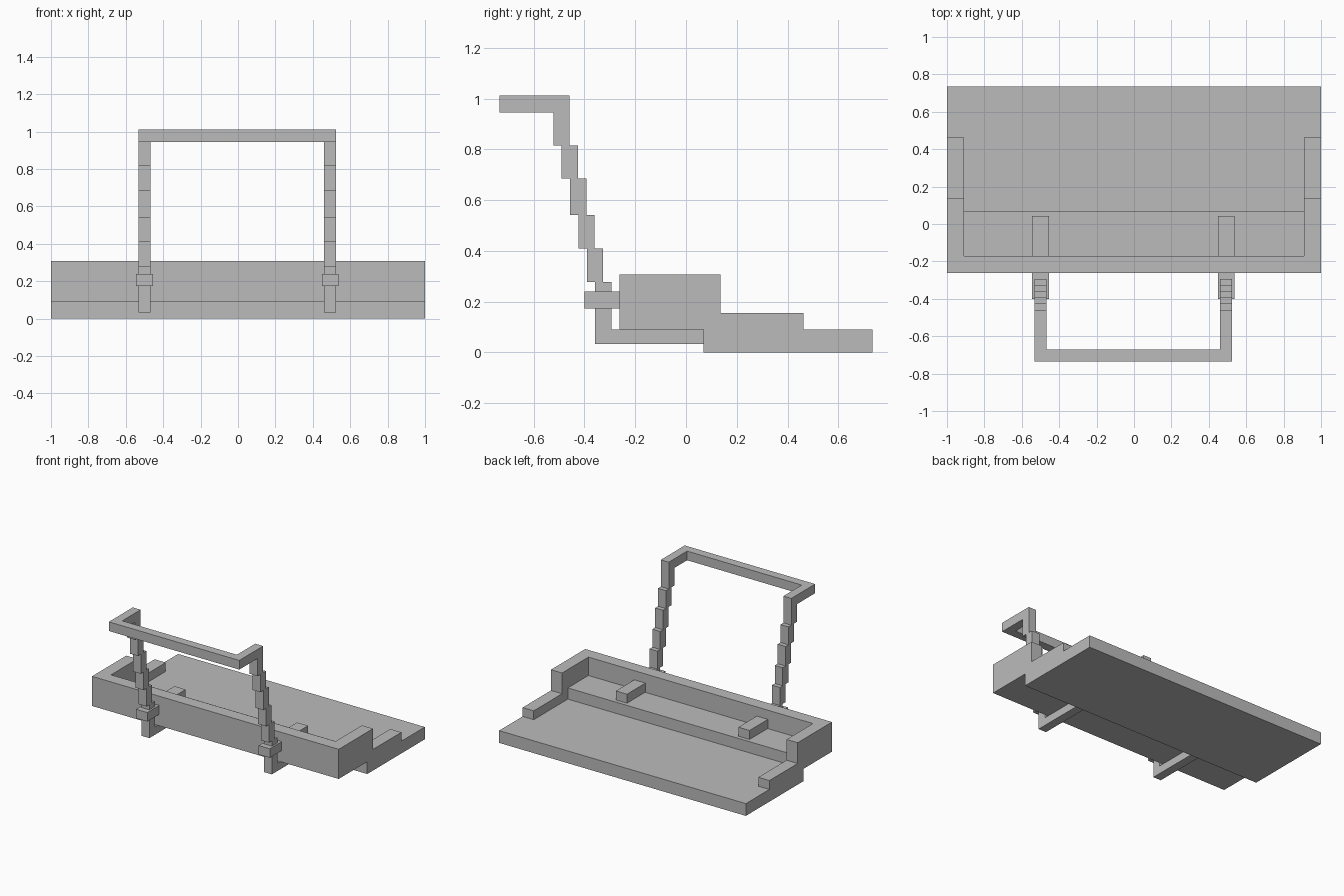
import bpy
import bmesh

if "Cube" in bpy.data.objects:
    bpy.data.objects.remove(bpy.data.objects["Cube"])

grey = bpy.data.materials.new("plain grey")
grey.use_nodes = True
grey.diffuse_color = (0.5, 0.5, 0.5, 1)
grey.node_tree.nodes["Principled BSDF"].inputs["Base Color"].default_value = (0.5, 0.5, 0.5, 1)


def extrude_profile(name, profile, x0, x1):
    """Extrude a (y, z) outline along x."""
    bm = bmesh.new()
    face = bm.faces.new([bm.verts.new((x0, y, z)) for y, z in profile])
    out = bmesh.ops.extrude_face_region(bm, geom=[face])
    moved = [v for v in out["geom"] if isinstance(v, bmesh.types.BMVert)]
    bmesh.ops.translate(bm, verts=moved, vec=(x1 - x0, 0, 0))
    bmesh.ops.recalc_face_normals(bm, faces=bm.faces)
    mesh = bpy.data.meshes.new(name)
    bm.to_mesh(mesh)
    bm.free()
    mesh.materials.append(grey)
    obj = bpy.data.objects.new(name, mesh)
    bpy.context.collection.objects.link(obj)
    return obj


def box(name, x0, x1, y0, y1, z0, z1):
    return extrude_profile(name, [(y0, z0), (y1, z0), (y1, z1), (y0, z1)], x0, x1)


# Body: rear board, raised tray floor, front wall
FRONT, INNER, STEP, BACK = -0.262, -0.17, 0.068, 0.735
BOARD, FLOOR, RIM = 0.09, 0.172, 0.307
WALL = 0.91
box("rear_board", -1, 1, STEP, BACK, 0, BOARD)
box("tray_floor", -WALL, WALL, INNER, STEP, BOARD, FLOOR)
box("front_wall", -WALL, WALL, FRONT, INNER, BOARD, RIM)

# Stepped side walls
side = [(FRONT, BOARD), (0.463, BOARD), (0.463, 0.155),
        (0.135, 0.155), (0.135, RIM), (FRONT, RIM)]
extrude_profile("left_side_wall", side, WALL, 1)
extrude_profile("right_side_wall", side, -1, -WALL)

# Handle legs climb forward in equal steps
levels = [0.278, 0.41, 0.542, 0.685, 0.816, 0.945]
TOP, THICK, LEAN = 1.012, 0.064, 0.033
TIP, FOOT = -0.735, -0.358
for label, cx in (("left", 0.493), ("right", -0.5)):
    x0, x1 = cx - THICK / 2, cx + THICK / 2
    front, rear = [(FOOT, 0.033)], [(FOOT + THICK, BOARD)]
    for i, z in enumerate(levels):
        y = FOOT - i * LEAN
        y_next = y - LEAN if i < len(levels) - 1 else TIP
        front += [(y, z), (y_next, z)]
        if i < len(levels) - 1:
            rear += [(y + THICK, z), (y_next + THICK, z)]
    rear.append((rear[-1][0], TOP))
    # One outline covers the foot bar, stepped leg and top arm
    outline = front + [(TIP, TOP)] + rear[::-1] + [(STEP, BOARD), (STEP, 0.033)]
    extrude_profile(label + "_handle_leg", outline, x0, x1)
    # Clamp block passing through the front wall
    box(label + "_clamp", cx - 0.045, cx + 0.045, -0.4, 0.043, 0.174, 0.24)

# Grip bar between the arms
box("grip_bar", -0.468, 0.461, TIP, TIP + THICK, levels[-1], TOP)
